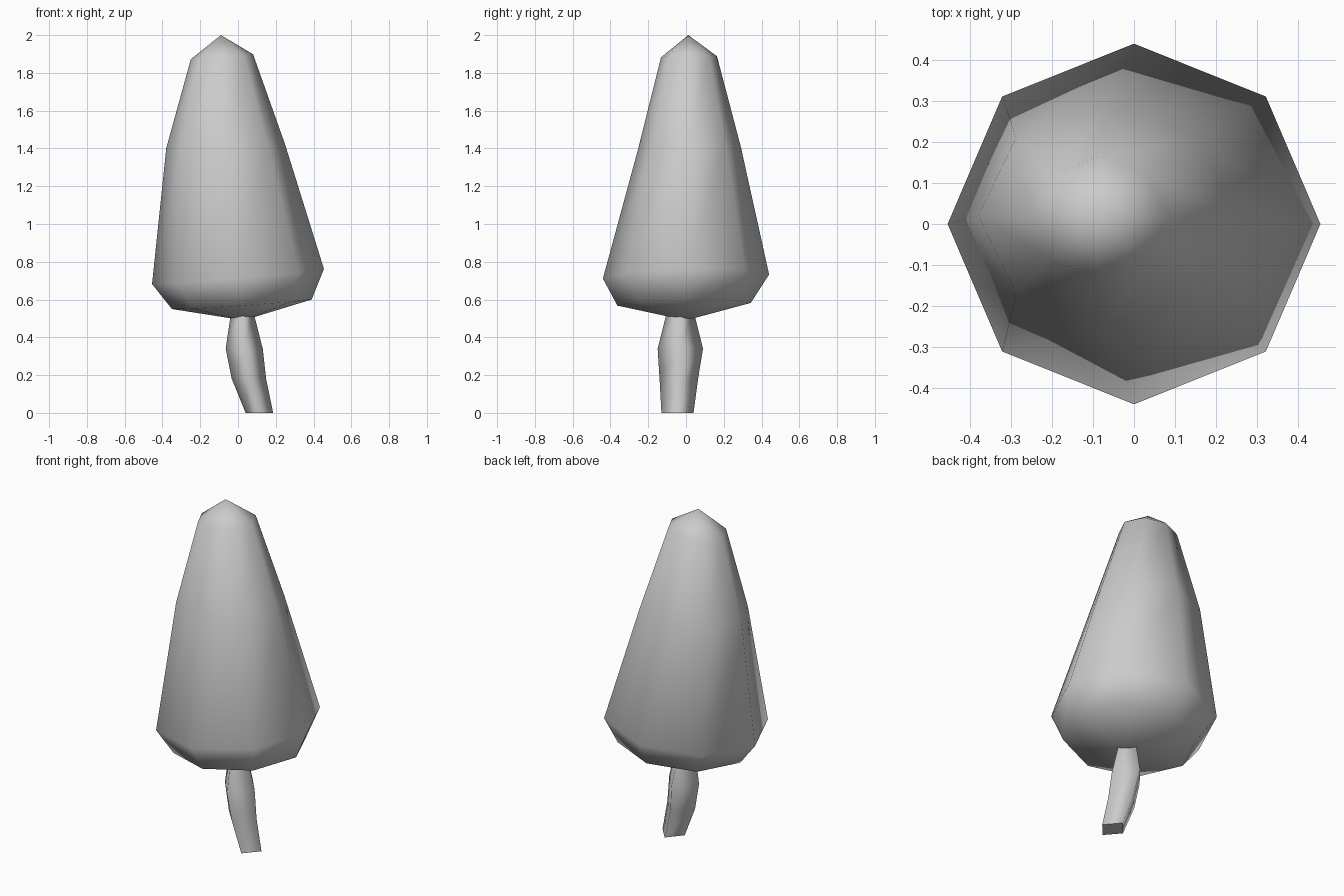
import bpy, bmesh, math

if "Cube" in bpy.data.objects:
    bpy.data.objects.remove(bpy.data.objects["Cube"])


def lofted(name, sides, rings, mat, bottom=None, top=None):
    """Loft rings (cx, cy, z, rx, ry, tilt_x, tilt_y); ends close to a point or a flat cap."""
    bm = bmesh.new()
    loops = []
    for cx, cy, z, rx, ry, tx, ty in rings:
        loop = []
        for i in range(sides):
            a = 2 * math.pi * i / sides
            dx, dy = rx * math.cos(a), ry * math.sin(a)
            loop.append(bm.verts.new((cx + dx, cy + dy, z + tx * dx + ty * dy)))
        loops.append(loop)
    for lo, hi in zip(loops, loops[1:]):
        for i in range(sides):
            j = (i + 1) % sides
            bm.faces.new((lo[i], lo[j], hi[j], hi[i]))
    caps = []
    for loop, tip in ((loops[0], bottom), (loops[-1], top)):
        if tip:
            v = bm.verts.new(tip)
            for i in range(sides):
                bm.faces.new((loop[i], loop[(i + 1) % sides], v))
        else:
            caps.append(bm.faces.new(loop))
    bmesh.ops.recalc_face_normals(bm, faces=bm.faces[:])
    for f in bm.faces:
        f.smooth = f not in caps
    for f in caps:
        for e in f.edges:
            e.smooth = False
    me = bpy.data.meshes.new(name)
    bm.to_mesh(me)
    bm.free()
    me.materials.append(mat)
    ob = bpy.data.objects.new(name, me)
    bpy.context.collection.objects.link(ob)
    return ob


grey = bpy.data.materials.new("plain grey")
grey.diffuse_color = (0.6, 0.6, 0.6, 1)
grey.use_nodes = True
grey.node_tree.nodes["Principled BSDF"].inputs["Base Color"].default_value = grey.diffuse_color

# Leaning eight-sided crown
lofted("tree_crown", 8, [
    (0.02, -0.01, 0.575, 0.37, 0.353, 0.068, 0.02),
    (0.0, 0.0, 0.722, 0.455, 0.44, 0.088, 0.025),
    (-0.065, 0.02, 1.41, 0.315, 0.27, 0.03, 0.0),
    (-0.085, 0.016, 1.885, 0.165, 0.148, 0.08, 0.02),
], grey, bottom=(0.03, 0.0, 0.49), top=(-0.09, 0.012, 2.0))

# Bent four-sided trunk, running up into the crown
lofted("tree_trunk", 4, [
    (0.113, -0.045, 0.0, 0.073, 0.085, 0, 0),
    (0.058, -0.038, 0.18, 0.091, 0.102, 0, 0),
    (0.033, -0.03, 0.34, 0.098, 0.12, 0, 0),
    (0.022, -0.03, 0.54, 0.058, 0.07, 0, 0),
], grey)
